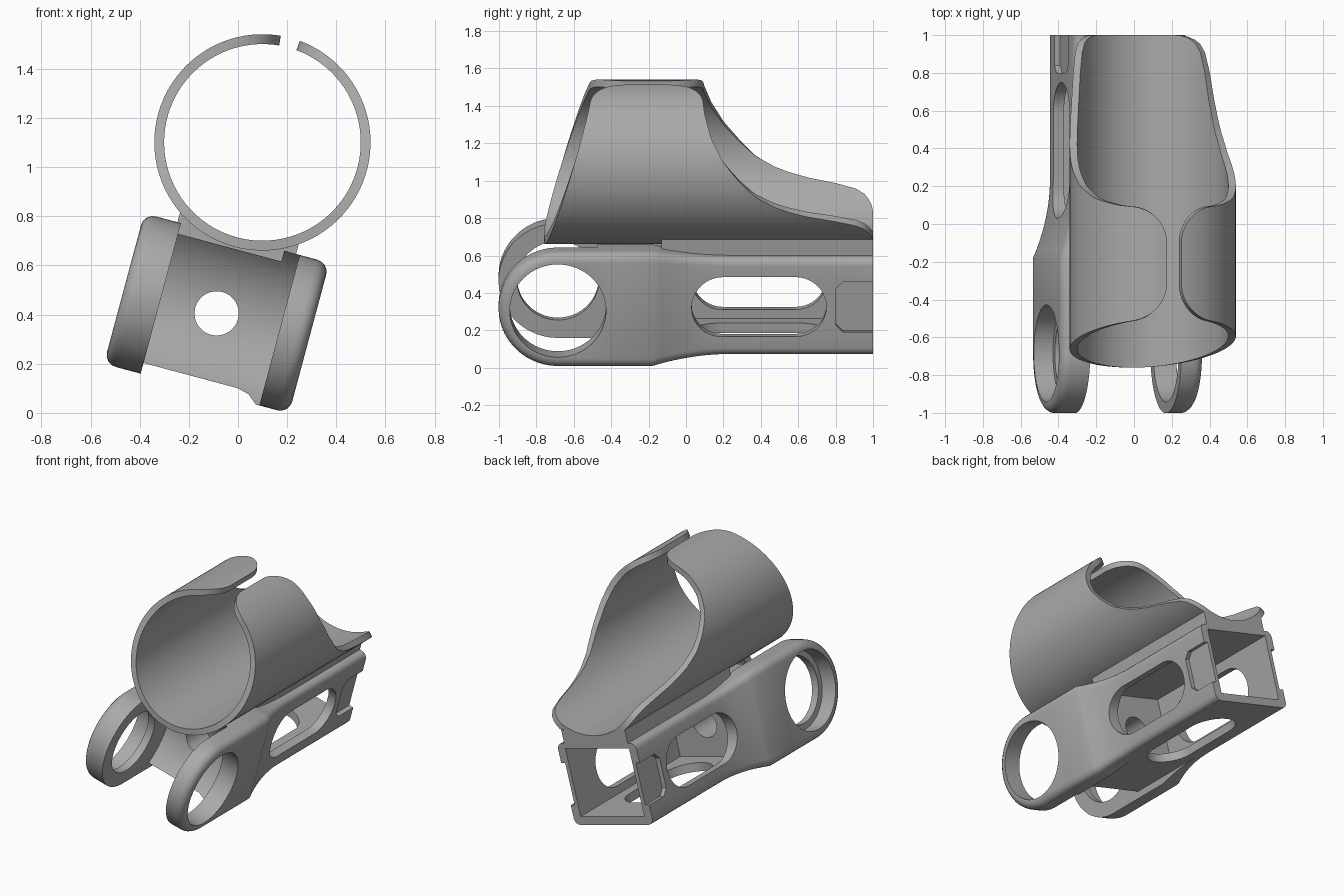
import bpy, bmesh
from math import sin, cos, pi, sqrt, radians
from mathutils import Matrix

old = bpy.data.objects.get("Cube")
if old:
    bpy.data.objects.remove(old, do_unlink=True)

grey = bpy.data.materials.new("plain grey")
grey.use_nodes = True
grey.diffuse_color = (0.4, 0.4, 0.4, 1)
grey.node_tree.nodes["Principled BSDF"].inputs["Base Color"].default_value = (0.4, 0.4, 0.4, 1)

# Everything is built upright in its own frame, then tilted together
TILT = Matrix.Translation((-0.087, 0, 0.405)) @ Matrix.Rotation(radians(15), 4, 'Y')
RING_Y, RING_R = -0.685, 0.317
CUFF_Z, CUFF_R = 0.72, 0.44


def make(name, verts, faces):
    mesh = bpy.data.meshes.new(name)
    mesh.from_pydata(verts, [], faces)
    bm = bmesh.new()
    bm.from_mesh(mesh)
    bmesh.ops.recalc_face_normals(bm, faces=bm.faces)
    bm.to_mesh(mesh)
    bm.free()
    mesh.materials.append(grey)
    obj = bpy.data.objects.new(name, mesh)
    obj.matrix_world = TILT
    bpy.context.collection.objects.link(obj)
    return obj


def prism(name, axis, outline, lo, hi):
    """Extrude a 2D outline along one axis."""
    place = {'x': lambda a, b, h: (h, a, b),
             'y': lambda a, b, h: (a, h, b),
             'z': lambda a, b, h: (a, b, h)}[axis]
    n = len(outline)
    verts = [place(a, b, h) for h in (lo, hi) for a, b in outline]
    faces = [[i, (i + 1) % n, n + (i + 1) % n, n + i] for i in range(n)]
    return make(name, verts, faces + [list(range(n)), list(range(n, 2 * n))])


def rect(a0, a1, b0, b1):
    return [(a0, b0), (a1, b0), (a1, b1), (a0, b1)]


def circle(a, b, r, n=64):
    return [(a + r * cos(2 * pi * i / n), b + r * sin(2 * pi * i / n)) for i in range(n)]


def slot(a0, a1, r, n=20):
    """Stadium lying along its first coordinate."""
    arc = [pi * i / n - pi / 2 for i in range(n + 1)]
    return ([(a1 - r + r * cos(t), r * sin(t)) for t in arc]
            + [(a0 + r - r * cos(t), -r * sin(t)) for t in arc])


def select(obj):
    bpy.ops.object.select_all(action='DESELECT')
    obj.select_set(True)
    bpy.context.view_layer.objects.active = obj


def cut(obj, cutter, operation='DIFFERENCE'):
    mod = obj.modifiers.new("cut", 'BOOLEAN')
    mod.operation, mod.solver, mod.object = operation, 'EXACT', cutter
    select(obj)
    bpy.ops.object.modifier_apply(modifier=mod.name)
    bpy.data.objects.remove(cutter, do_unlink=True)


def smooth(obj, angle=30):
    select(obj)
    bpy.ops.object.shade_smooth_by_angle(angle=radians(angle))


# Frame: a round-nosed block whose rear tapers to a narrower box
def taper(x, y, z):
    t = min(max((y + 0.18) / 0.42, 0), 1)
    f = 1 - (1 - t) ** 2
    return (x * (1 - 0.21 * f), y, z * (1 - 0.148 * f))


stations = [-0.4] + [-0.18 + 0.42 * i / 10 for i in range(11)] + [1.0]
layers = []
for i in range(5):
    a = pi / 2 * i / 4
    layers.append((0.39 - 0.05 * (1 - cos(a)), 0.05 * (1 - sin(a))))
layers = [(-x, inset) for x, inset in layers] + [(x, inset) for x, inset in reversed(layers)]
verts, faces, half = [], [], 0
for x, inset in layers:
    r = RING_R - inset
    nose = [(RING_Y - r * cos(pi / 2 * (i + 0.5) / 16), r * sin(pi / 2 * (i + 0.5) / 16))
            for i in range(16)]
    top = nose + [(y, r) for y in [RING_Y] + stations]
    half = len(top)
    loop = top + [(y, -z) for y, z in reversed(top)]
    verts += [taper(x, y, z) for y, z in loop]
n = 2 * half
for k in range(len(layers) - 1):
    for i in range(n):
        j = (i + 1) % n
        faces.append([k * n + i, k * n + j, (k + 1) * n + j, (k + 1) * n + i])
for base in (0, (len(layers) - 1) * n):
    for i in range(half - 1):
        faces.append([base + i, base + i + 1, base + n - 2 - i, base + n - 1 - i])
frame = make("fork_frame", verts, faces)

# Space between the fork arms, and the shallower web that joins them
cut(frame, prism("gap", 'x', circle(RING_Y, 0, 0.38), -0.235, 0.265))
for side in (-1, 1):
    z0, z1 = sorted((side * 0.272, side * 0.5))
    web = [(-0.235, z0), (0.18, z0), (0.265, z1), (-0.235, z1)]
    if side > 0:
        web = rect(-0.235, 0.2, z0, z1)
    else:
        web = [(-0.235, z1), (0.16, z1), (0.21, z1 - 0.012), (0.25, z1 - 0.045),
               (0.27, z0), (-0.235, z0)]
    cut(frame, prism("web_cut", 'y', web, -0.75, 0.3))

# Fork ring holes; one ring keeps an inner lip
cut(frame, prism("hole", 'x', circle(RING_Y, 0, 0.257), 0.1, 0.6))
cut(frame, prism("hole", 'x', circle(RING_Y, 0, 0.257), -0.6, -0.285))
cut(frame, prism("hole", 'x', circle(RING_Y, 0, 0.218), -0.5, -0.1))

# Hollow rear box, front axle hole, side and bottom slots
cut(frame, prism("cavity", 'y', rect(-0.25, 0.25, -0.215, 0.235), -0.08, 1.2))
cut(frame, prism("axle", 'y', circle(0, 0, 0.09, 40), -0.6, 0.2))
cut(frame, prism("side_slots", 'x', slot(0.03, 0.75, 0.165), -0.6, 0.6))
cut(frame, prism("bottom_slot", 'z', [(b, a) for a, b in slot(0.03, 0.75, 0.165)], -0.6, 0))

# Chamfered latch recesses at the rear of both sides
latch = [(1.1, -0.14), (0.84, -0.14), (0.8, -0.1), (0.8, 0.1), (0.84, 0.14), (1.1, 0.14)]
for side in (-1, 1):
    lo, hi = sorted((side * 0.277, side * 0.5))
    cut(frame, prism("latch", 'x', latch, lo, hi))
smooth(frame)

# Saddle between frame and cuff
saddle = prism("saddle", 'y', rect(-0.25, 0.25, 0.245, 0.36), -0.13, 1.0)
cut(saddle, prism("bore", 'y', circle(0, CUFF_Z, 0.42, 96), -1, 2))
smooth(saddle)

# Cuff: open sleeve with a slanted front, swept rear edge and rounded flaps
REAR = [(0.28, 1.0), (0.36, 1.0), (0.4, 0.985), (0.44, 0.95), (0.475, 0.88), (0.5, 0.74),
        (0.53, 0.6), (0.575, 0.48), (0.64, 0.37), (0.72, 0.29), (0.83, 0.2),
        (0.95, 0.135), (1.06, 0.1), (1.17, 0.08)]


def rear_edge(z):
    for (z0, y0), (z1, y1) in zip(REAR, REAR[1:]):
        if z <= z1:
            return y0 + (y1 - y0) * (z - z0) / (z1 - z0)
    return REAR[-1][1]


COLS, ROWS, FLAP = 120, 8, 0.18
limit = pi - 0.04 / CUFF_R
verts = []
for c in range(COLS + 1):
    # columns crowd together toward the gap
    angle = limit * sin(pi / 2 * (2 * c / COLS - 1))
    x, z = CUFF_R * sin(angle), CUFF_Z - CUFF_R * cos(angle)
    s = CUFF_R * (limit - abs(angle))
    pinch = FLAP - sqrt(FLAP ** 2 - (FLAP - s) ** 2) if s < FLAP else 0
    y0 = -0.76 + 0.3 * (z - 0.28) + pinch
    y1 = rear_edge(z) - pinch
    verts += [(x, y0 + (y1 - y0) * r / ROWS, z) for r in range(ROWS + 1)]
w = ROWS + 1
faces = [[c * w + r, c * w + r + 1, (c + 1) * w + r + 1, (c + 1) * w + r]
         for c in range(COLS) for r in range(ROWS)]
cuff = make("cuff", verts, faces)
# make the sheet face outward, then thicken it inward
mid = cuff.data.polygons[len(cuff.data.polygons) // 2]
if mid.normal.z > 0:
    cuff.data.flip_normals()
wall = cuff.modifiers.new("wall", 'SOLIDIFY')
wall.thickness, wall.offset = 0.04, -1
select(cuff)
bpy.ops.object.modifier_apply(modifier=wall.name)
smooth(cuff, 40)
